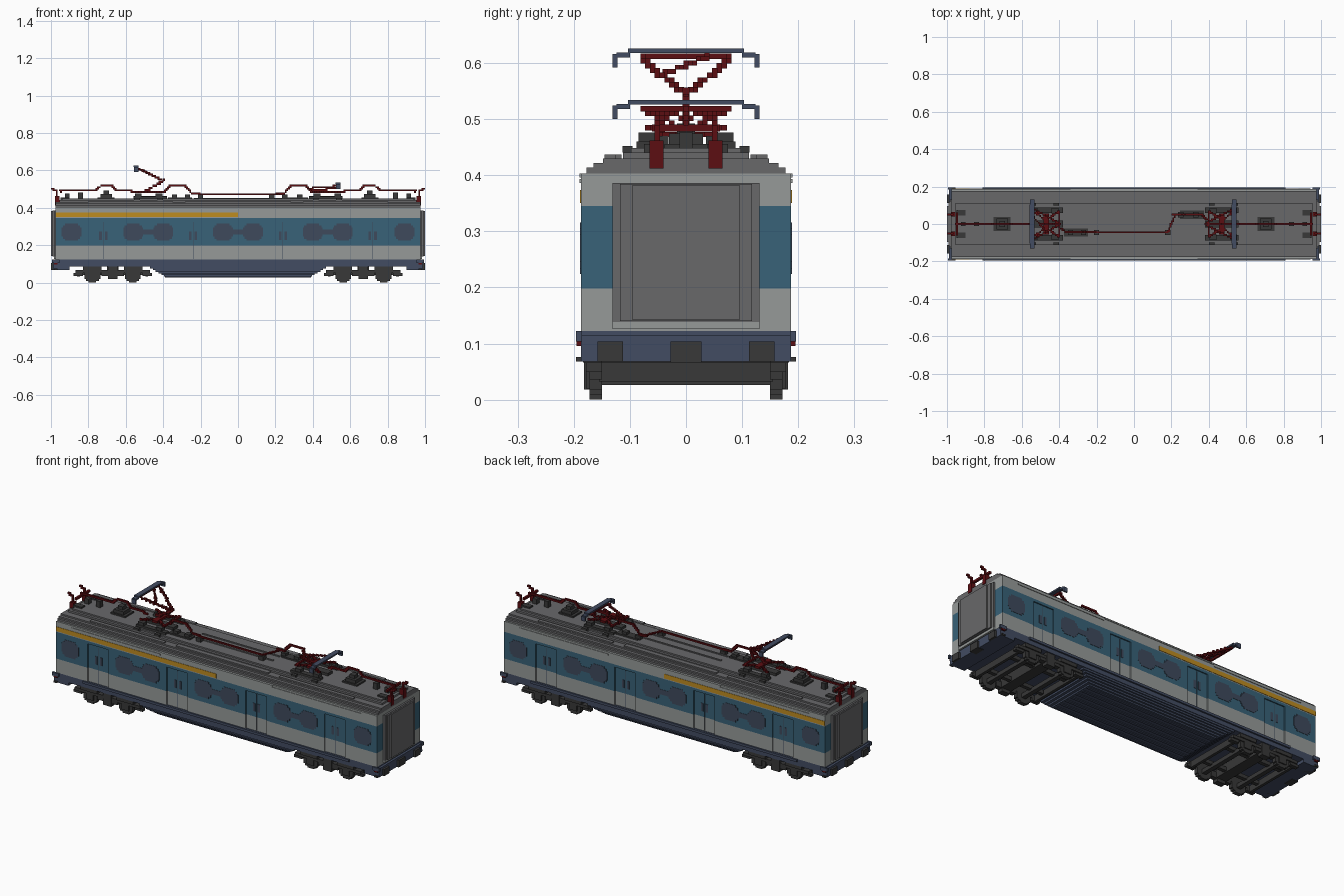
import bpy, bmesh, math
from mathutils import Vector

cube = bpy.data.objects.get("Cube")
if cube:
    bpy.data.objects.remove(cube)


def material(name, r, g, b):
    lin = [((c / 255 + 0.055) / 1.055) ** 2.4 if c > 10 else c / 255 / 12.92 for c in (r, g, b)]
    m = bpy.data.materials.new(name)
    m.use_nodes = True
    m.diffuse_color = (*lin, 1)
    bsdf = m.node_tree.nodes["Principled BSDF"]
    bsdf.inputs["Base Color"].default_value = (*lin, 1)
    bsdf.inputs["Roughness"].default_value = 0.8
    return m


LIGHT = material("light grey", 150, 154, 153)
BLUE = material("band blue", 56, 98, 120)
ROOF = material("roof grey", 104, 104, 106)
FRAME = material("frame blue", 66, 76, 98)
DARK = material("dark grey", 56, 56, 56)
GLASS = material("window glass", 62, 74, 92)
YELLOW = material("stripe yellow", 190, 140, 32)
RED = material("dark red", 92, 14, 18)


def part(name, mat, boxes):
    """One object from boxes given as (x0, x1, y0, y1, z0, z1)."""
    bm = bmesh.new()
    for x0, x1, y0, y1, z0, z1 in boxes:
        vs = bmesh.ops.create_cube(bm, size=1)["verts"]
        for v in vs:
            v.co = Vector(((x0 + x1) / 2 + v.co.x * abs(x1 - x0),
                           (y0 + y1) / 2 + v.co.y * abs(y1 - y0),
                           (z0 + z1) / 2 + v.co.z * abs(z1 - z0)))
    bmesh.ops.recalc_face_normals(bm, faces=bm.faces)
    me = bpy.data.meshes.new(name)
    bm.to_mesh(me)
    bm.free()
    me.materials.append(mat)
    ob = bpy.data.objects.new(name, me)
    bpy.context.collection.objects.link(ob)
    return ob


def path(points, s=0.0085):
    """Stepped chain of small cubes along a polyline."""
    cells = set()
    for a, b in zip(points, points[1:]):
        a, b = Vector(a), Vector(b)
        n = max(1, int((b - a).length / s * 2))
        for i in range(n + 1):
            p = a.lerp(b, i / n)
            cells.add(tuple(round(c / s) for c in p))
    h = s / 2 + 0.0005
    return [(x * s - h, x * s + h, y * s - h, y * s + h, z * s - h, z * s + h) for x, y, z in cells]


def mir(boxes, mx=True, my=True):
    """Repeat boxes across x = 0 and y = 0."""
    out = []
    for x0, x1, y0, y1, z0, z1 in boxes:
        for sx in ((1, -1) if mx else (1,)):
            for sy in ((1, -1) if my else (1,)):
                out.append((x0 * sx, x1 * sx, y0 * sy, y1 * sy, z0, z1))
    return out


def shift(boxes, dx):
    return [(b[0] + dx, b[1] + dx) + tuple(b[2:]) for b in boxes]


L, W, CORE = 0.975, 0.187, 0.181
DOORS, DOOR_W, DOOR_TOP = (-0.72, -0.24, 0.24, 0.72), 0.063, 0.33


# Body bands: a core plus side panels that leave the doors recessed
def band(name, mat, z0, z1, doors):
    boxes = [(-L, L, -CORE, CORE, z0, z1)]
    edges = [-L]
    if doors:
        for d in DOORS:
            edges += [d - DOOR_W, d + DOOR_W]
    edges.append(L)
    for a, b in zip(edges[::2], edges[1::2]):
        boxes += mir([(a, b, CORE, W, z0, z1)], mx=False)
    part(name, mat, boxes)


band("body_lower_band", LIGHT, 0.122, 0.198, True)
band("body_blue_band", BLUE, 0.198, DOOR_TOP, True)
band("body_blue_band_top", BLUE, DOOR_TOP, 0.345, False)
band("body_upper_band", LIGHT, 0.345, 0.403, False)
part("yellow_stripes", YELLOW, mir([(-L, 0, W, W + 0.002, 0.350, 0.374)], mx=False))

# Rounded windows cut as stepped plates
windows = []
for cx in (-0.89, -0.56, -0.40, -0.08, 0.08, 0.40, 0.56, 0.89):
    for hw, z0, z1 in ((0.034, 0.224, 0.234), (0.046, 0.234, 0.246), (0.053, 0.246, 0.294),
                       (0.046, 0.294, 0.306), (0.034, 0.306, 0.316)):
        windows.append((cx - hw, cx + hw, W, W + 0.0015, z0, z1))
windows += [(c - 0.027, c + 0.027, W, W + 0.0015, 0.256, 0.284) for c in (-0.48, 0, 0.48)]
part("side_windows", GLASS, mir(windows, mx=False))

# Door leaves with a centre seam and small panes
panes = []
for d in DOORS:
    for s in (-1, 1):
        panes.append((d + s * 0.008, d + s * 0.022, CORE, CORE + 0.002, 0.228, 0.272))
    panes.append((d - 0.0012, d + 0.0012, CORE, CORE + 0.001, 0.125, 0.325))
part("door_panes", GLASS, mir(panes, mx=False))

# Stepped roof
part("roof", ROOF, [(-L, L, -y, y, z0, z1) for y, z0, z1 in
                    ((0.177, 0.403, 0.414), (0.165, 0.414, 0.422), (0.148, 0.422, 0.430))]
     + [(-0.955, 0.955, -0.112, 0.112, 0.430, 0.440), (-0.94, 0.94, -0.098, 0.098, 0.440, 0.448)])
part("roof_side_ribs", ROOF, mir([(0.35, 0.80, 0.125, 0.145, 0.43, 0.437),
                                  (0, 0.28, 0.115, 0.140, 0.43, 0.437),
                                  (0, 0.235, 0.025, 0.033, 0.448, 0.453)]))
part("roof_gutters", LIGHT, mir([(0, 0.34, W, W + 0.003, 0.396, 0.403),
                                 (0.34, 0.88, W, W + 0.003, 0.386, 0.393)]))

# Gangways at both ends
part("gangways", ROOF, mir([(L, 0.985, -0.131, 0.131, 0.138, 0.386),
                            (0.985, 0.993, -0.118, 0.118, 0.140, 0.384),
                            (0.993, 1.0, -0.096, 0.096, 0.143, 0.382)], my=False))
part("gangway_steps", LIGHT, mir([(L, 0.985, -0.131, 0.131, 0.126, 0.138)], my=False))

# Underframe, end sills and stepped belly
belly = [(-x, x, -y, y, z0, z1) for x, y, z0, z1 in
         ((0.47, 0.184, 0.075, 0.085), (0.455, 0.178, 0.066, 0.075), (0.44, 0.170, 0.057, 0.066),
          (0.425, 0.160, 0.048, 0.057), (0.41, 0.150, 0.039, 0.048), (0.395, 0.140, 0.031, 0.039))]
part("underframe", FRAME, [(-L, L, -W, W, 0.085, 0.122), (-0.81, 0.81, -0.195, 0.195, 0.108, 0.121)]
     + mir([(0.90, 0.988, -W, W, 0.068, 0.115)], my=False))
part("belly", FRAME, belly)
part("belly_ribs", FRAME, [(-0.39, 0.39, y - 0.008, y + 0.008, 0.027, 0.031)
                           for y in (-0.12, -0.08, -0.04, 0, 0.04, 0.08, 0.12)])
part("end_buffers", DARK, mir([(0.96, 1.0, 0.112, 0.158, 0.068, 0.104),
                               (0.96, 0.998, 0, 0.028, 0.066, 0.104),
                               (0.965, 0.985, 0.185, 0.196, 0.068, 0.076)]))
part("end_brackets", FRAME, mir([(0.955, 0.995, 0.185, 0.196, 0.104, 0.122)]))
part("end_lamps", RED, mir([(0.965, 0.985, 0.185, 0.195, 0.096, 0.104)]))

# Bogies: side frames, cross beams, axles and stepped wheels
bogie = [(-0.20, 0.20, 0.150, 0.178, 0.050, 0.066), (-0.16, -0.06, 0.150, 0.184, 0.066, 0.085),
         (0.06, 0.16, 0.150, 0.184, 0.066, 0.085), (-0.06, 0.06, 0.150, 0.176, 0.034, 0.050),
         (-0.025, 0.025, 0.150, 0.182, 0.018, 0.085), (-0.21, -0.16, 0.150, 0.172, 0.036, 0.050),
         (0.16, 0.21, 0.150, 0.172, 0.036, 0.050), (-0.19, -0.175, 0, 0.155, 0.032, 0.066),
         (0.175, 0.19, 0, 0.155, 0.032, 0.066), (-0.03, 0.03, 0, 0.155, 0.035, 0.086),
         (-0.17, 0.17, 0.075, 0.095, 0.040, 0.060)]
for c in (-0.108, 0.108):
    bogie += [(c - 0.012, c + 0.012, 0, 0.150, 0.026, 0.048)]
    bogie += [(c - h, c + h, 0.150, 0.172, z0, z1) for h, z0, z1 in
              ((0.020, 0.0, 0.008), (0.034, 0.008, 0.018), (0.042, 0.018, 0.050))]
    bogie += [(c - 0.022, c + 0.022, 0.172, 0.178, 0.020, 0.050)]
part("bogies", DARK, mir(shift(bogie, 0.67)))

# Pantograph bases and roof equipment
base = [(0.38, 0.56, 0.060, 0.088, 0.448, 0.460), (0.405, 0.440, 0.055, 0.085, 0.460, 0.476),
        (0.515, 0.550, 0.055, 0.085, 0.460, 0.476), (0.40, 0.43, 0.095, 0.113, 0.440, 0.452),
        (0.525, 0.555, 0.095, 0.113, 0.440, 0.452), (0.38, 0.56, 0, 0.020, 0.448, 0.462)]
part("pantograph_bases", DARK, mir(base))
part("roof_insulators", DARK, mir([(0.66, 0.75, 0, 0.038, 0.448, 0.456),
                                   (0.675, 0.735, 0, 0.030, 0.456, 0.474),
                                   (0.69, 0.72, 0, 0.016, 0.474, 0.492),
                                   (0.83, 0.855, 0, 0.012, 0.448, 0.482),
                                   (0.90, 0.925, 0, 0.012, 0.448, 0.476),
                                   (0.90, 0.95, 0.045, 0.075, 0.440, 0.456)]))
cable_posts = []
for x, y in ((0.18, -0.045), (0.25, 0.05), (0.33, 0.05), (-0.20, -0.045), (-0.27, -0.045), (-0.34, -0.045)):
    cable_posts.append((x - 0.014, x + 0.014, y - 0.014, y + 0.014, 0.448, 0.470))
for x, y in ((0.31, 0.05), (-0.31, -0.045)):
    cable_posts.append((x - 0.065, x + 0.065, y - 0.022, y + 0.022, 0.448, 0.456))
part("cable_posts", DARK, cable_posts)

# Pantograph red frames
frames = []
for s in (-1, 1):
    for t in (-1, 1):
        frames += path([(s * 0.40, t * 0.07, 0.483), (s * 0.47, t * 0.02, 0.483), (s * 0.54, t * 0.07, 0.483)])
        frames += path([(s * 0.40, t * 0.07, 0.483), (s * 0.40, 0, 0.483)])
    frames += [(s * 0.455, s * 0.485, -0.055, 0.055, 0.478, 0.490)]
part("pantograph_frames", RED, frames)

# Raised and lowered pantograph arms
raised = path([(-0.49, 0, 0.49), (-0.40, 0, 0.545)], 0.011)
lowered = path([(0.40, 0, 0.495), (0.53, 0, 0.505)], 0.011)
for t in (-1, 1):
    raised += path([(-0.40, 0, 0.545), (-0.47, t * 0.045, 0.58), (-0.54, t * 0.08, 0.612)])
    lowered += path([(0.38, 0, 0.505), (0.46, t * 0.045, 0.508), (0.53, t * 0.08, 0.517)])
raised += path([(-0.47, -0.04, 0.58), (-0.54, 0.04, 0.612)], 0.0075)
raised += path([(-0.54, -0.08, 0.612), (-0.54, 0.08, 0.612)])
lowered += path([(0.53, -0.08, 0.517), (0.53, 0.08, 0.517)])
part("raised_arm", RED, raised)
part("lowered_arm", RED, lowered)


# Contact heads with drooping horns
def head(name, x, z):
    part(name, FRAME, [(x - 0.014, x + 0.014, -0.103, 0.103, z - 0.008, z)]
         + mir([(x - 0.012, x + 0.012, 0.100, 0.124, z - 0.016, z - 0.007),
                (x - 0.012, x + 0.012, 0.122, 0.131, z - 0.034, z - 0.010)], mx=False))


head("raised_head", -0.545, 0.626)
head("lowered_head", 0.535, 0.534)

# Roof cables with arched jumpers
cables = path([(-0.20, -0.045, 0.474), (0.18, -0.045, 0.474), (0.22, 0.05, 0.474), (0.25, 0.05, 0.474)], 0.0075)
for s, y in ((-1, -0.045), (1, 0.05)):
    cables += path([(s * 0.20, y, 0.474), (s * 0.25, y, 0.480), (s * 0.28, y, 0.517), (s * 0.36, y, 0.517),
                    (s * 0.39, y * 0.5, 0.488)])
    cables += path([(s * 0.55, 0, 0.488), (s * 0.65, 0, 0.492), (s * 0.675, 0, 0.517), (s * 0.735, 0, 0.517),
                    (s * 0.76, 0, 0.494), (s * 0.95, 0, 0.494)])
    cables += path([(s * 0.95, -0.05, 0.480), (s * 0.95, 0.05, 0.480)], 0.011)
part("roof_cables", RED, cables)

# End horns
horns = []
for s in (-1, 1):
    for t in (-1, 1):
        horns += path([(s * 0.965, t * 0.05, 0.425), (s * 0.965, t * 0.05, 0.485),
                       (s * 0.985, t * 0.055, 0.495), (s * 0.994, t * 0.055, 0.505)])
        horns += [(s * 0.955, s * 0.978, t * 0.040, t * 0.065, 0.412, 0.462)]
part("end_horns", RED, horns)
